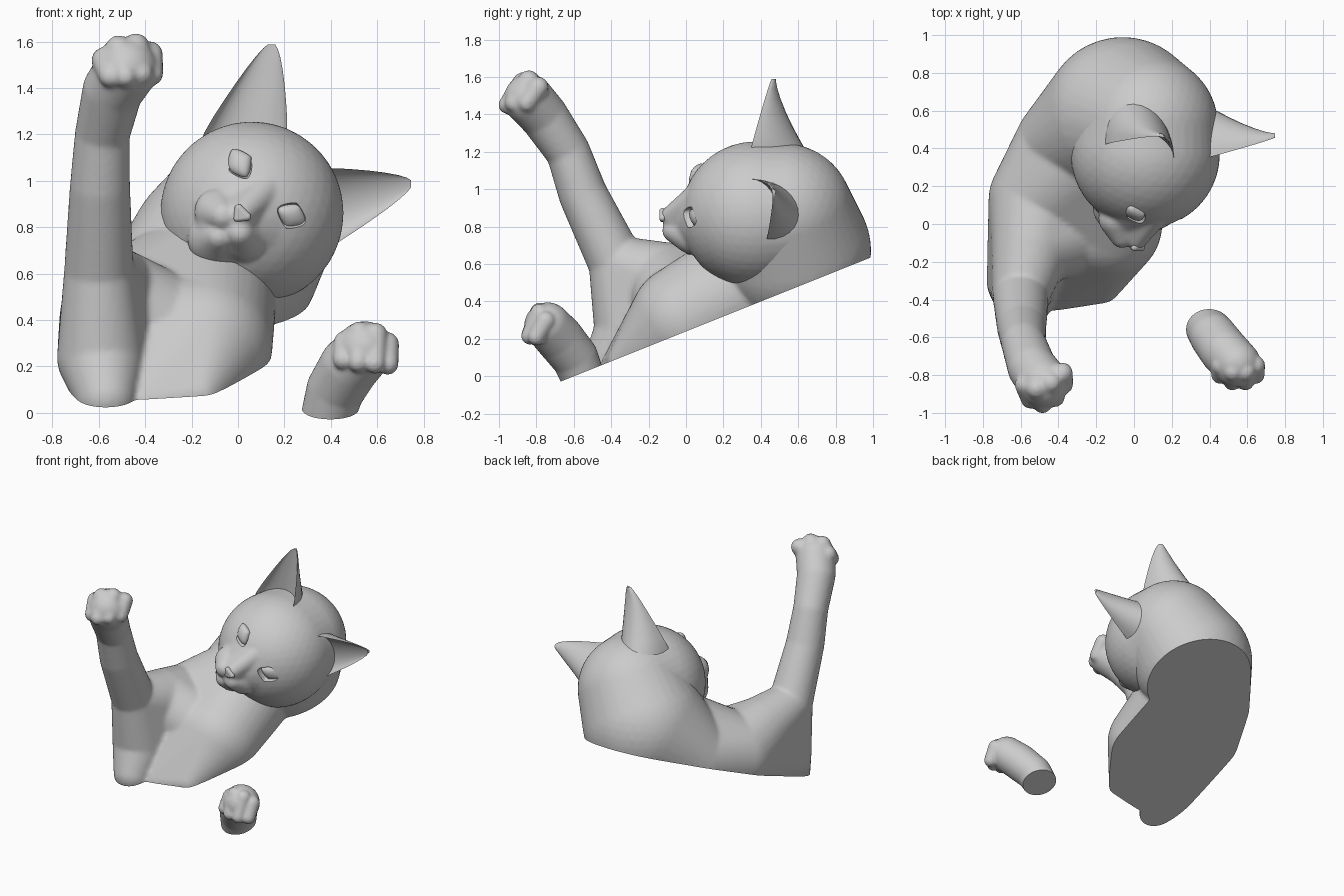
import bpy, bmesh, math
from mathutils import Vector, Matrix

cube = bpy.data.objects.get("Cube")
if cube:
    bpy.data.objects.remove(cube, do_unlink=True)

clay = bpy.data.materials.new("grey clay")
clay.diffuse_color = (0.6, 0.6, 0.6, 1)
clay.use_nodes = True
clay.node_tree.nodes["Principled BSDF"].inputs["Base Color"].default_value = (0.6, 0.6, 0.6, 1)

# Tilted head frame, and the sloping plane that cuts off the torso and the loose paw
HEAD = Matrix.Translation((0.06, 0.35, 0.86)) @ Matrix.Rotation(math.radians(45), 4, "Y")
MID = -0.03
CUT_POINT, CUT_NORMAL = Vector((0, 0, 0.24)), Vector((0, -0.4, 1)).normalized()


def head_ball(x, y, z, r):
    p = HEAD @ Vector((x, y, z))
    return (p.x, p.y, p.z, r)


def hull(bm, *balls):
    """Add the convex hull around some balls given as (x, y, z, radius)."""
    part = bmesh.new()
    for x, y, z, r in balls:
        bmesh.ops.create_icosphere(part, subdivisions=4, radius=r, matrix=Matrix.Translation((x, y, z)))
    res = bmesh.ops.convex_hull(part, input=part.verts[:])
    inner = [g for g in res["geom_interior"] if isinstance(g, bmesh.types.BMVert)]
    bmesh.ops.delete(part, geom=inner, context="VERTS")
    bmesh.ops.recalc_face_normals(part, faces=part.faces[:])
    mesh = bpy.data.meshes.new("part")
    part.to_mesh(mesh)
    part.free()
    bm.from_mesh(mesh)
    bpy.data.meshes.remove(mesh)


def chain(bm, *balls):
    for a, b in zip(balls, balls[1:]):
        hull(bm, a, b)


def make(name, bm, angle=40):
    mesh = bpy.data.meshes.new(name)
    bm.to_mesh(mesh)
    bm.free()
    obj = bpy.data.objects.new(name, mesh)
    bpy.context.collection.objects.link(obj)
    mesh.materials.append(clay)
    mesh.shade_smooth()
    mesh.set_sharp_from_angle(angle=math.radians(angle))
    return obj


def sculpt(name, bm, voxel=0.014, smooth=4, cutters=(), cut=False):
    """Fuse overlapping parts into one skin, carve it and slice its base."""
    obj = make(name, bm)
    rm = obj.modifiers.new("fuse", "REMESH")
    rm.mode, rm.voxel_size = "VOXEL", voxel
    sm = obj.modifiers.new("soften", "SMOOTH")
    sm.factor, sm.iterations = 0.5, smooth
    for c in cutters:
        bo = obj.modifiers.new("carve", "BOOLEAN")
        bo.operation, bo.object, bo.solver = "DIFFERENCE", c, "EXACT"
    dg = bpy.context.evaluated_depsgraph_get()
    skin = bpy.data.meshes.new_from_object(obj.evaluated_get(dg))
    bpy.data.objects.remove(obj, do_unlink=True)
    for c in cutters:
        bpy.data.objects.remove(c, do_unlink=True)
    out = bmesh.new()
    out.from_mesh(skin)
    if cut:
        res = bmesh.ops.bisect_plane(out, geom=out.verts[:] + out.edges[:] + out.faces[:],
                                     plane_co=CUT_POINT, plane_no=CUT_NORMAL, clear_inner=True)
        rim = [g for g in res["geom_cut"] if isinstance(g, bmesh.types.BMEdge)]
        bmesh.ops.holes_fill(out, edges=rim, sides=0)
    for f in out.faces:
        f.material_index = 0
    return make(name, out)


def toes(bm, knuckles, tips, r):
    for k, t in zip(knuckles, tips):
        hull(bm, (*k, r), (*t, r * 0.85))


# Torso: neck, back, chest and shoulder, with the raised arm growing out of it
bm = bmesh.new()
skull = (0.07, 0.52, 0.87, 0.375)
neck = (-0.06, 0.57, 0.67, 0.42)
back = (-0.38, 0.42, 0.46, 0.25)
flank = (-0.5, 0.13, 0.4, 0.27)
chest = (-0.15, 0.0, 0.3, 0.3)
chest_side = (-0.32, -0.02, 0.34, 0.26)
chest_foot = (-0.17, -0.32, 0.08, 0.1)
shoulder = (-0.54, -0.1, 0.5, 0.215)
upper_arm = (-0.59, -0.3, 0.24, 0.19)
elbow = (-0.57, -0.42, 0.07, 0.13)
forearm = (-0.6, -0.37, 0.6, 0.15)
hull(bm, skull, neck)
hull(bm, neck, back)
hull(bm, back, flank, chest, (-0.16, 0.42, 0.54, 0.33))
hull(bm, chest, chest_side, chest_foot, (-0.42, -0.36, 0.04, 0.1))
hull(bm, flank, chest_side, shoulder)
hull(bm, flank, shoulder, upper_arm, elbow)
hull(bm, shoulder, upper_arm, forearm)
chain(bm, forearm, (-0.595, -0.55, 0.97, 0.13), (-0.585, -0.63, 1.2, 0.118),
      (-0.54, -0.76, 1.39, 0.13), (-0.48, -0.84, 1.48, 0.135))
toes(bm, [(-0.575, -0.85, 1.52), (-0.515, -0.87, 1.57), (-0.44, -0.84, 1.58), (-0.38, -0.79, 1.545)],
     [(-0.55, -0.93, 1.45), (-0.485, -0.955, 1.45), (-0.415, -0.92, 1.46), (-0.37, -0.85, 1.46)], 0.057)
sculpt("torso_and_raised_arm", bm, smooth=4, cut=True)

# Loose front paw, sliced by the same plane
bm = bmesh.new()
chain(bm, (0.385, -0.545, -0.02, 0.115), (0.42, -0.595, 0.1, 0.125), (0.48, -0.675, 0.2, 0.13), (0.545, -0.74, 0.27, 0.125))
toes(bm, [(0.465, -0.75, 0.3), (0.525, -0.78, 0.34), (0.59, -0.78, 0.335), (0.64, -0.75, 0.295)],
     [(0.455, -0.8, 0.23), (0.52, -0.835, 0.22), (0.59, -0.835, 0.215), (0.645, -0.8, 0.21)], 0.054)
sculpt("loose_paw", bm, voxel=0.01, smooth=3, cut=True)


# Eyes: almond sockets carved into the head, with eyeballs set inside
def almond(name, side, size, depth):
    b = bmesh.new()
    bmesh.ops.create_uvsphere(b, u_segments=24, v_segments=16, radius=1)
    for v in b.verts:
        v.co.z *= 1 - 0.45 * abs(v.co.x)
    turn = Matrix.Rotation(side * 0.45, 4, "Z") @ Matrix.Rotation(side * -0.3, 4, "Y")
    place = HEAD @ Matrix.Translation((MID + side * 0.16, depth, 0.115)) @ turn
    b.transform(place @ Matrix.Diagonal((*size, 1)))
    return make(name, b)


sockets = [almond("socket", s, (0.075, 0.06, 0.06), -0.335) for s in (-1, 1)]
for s, label in ((-1, "right"), (1, "left")):
    almond(label + "_eyeball", s, (0.072, 0.035, 0.057), -0.29)

# Head: round skull tapering to the face, nose bridge, whisker pads and chin
bm = bmesh.new()
hull(bm, (0.06, 0.37, 0.86, 0.395), skull, (0.1, 0.46, 0.76, 0.285))
hull(bm, (0.06, 0.3, 0.86, 0.33), head_ball(MID, -0.3, -0.08, 0.14))
hull(bm, head_ball(MID, -0.25, 0.13, 0.09), head_ball(MID, -0.43, -0.035, 0.055),
     head_ball(MID, -0.28, -0.1, 0.16))
for s in (-1, 1):
    hull(bm, head_ball(MID + s * 0.05, -0.415, -0.095, 0.062), head_ball(MID + s * 0.08, -0.32, -0.1, 0.1))
hull(bm, head_ball(MID, -0.39, -0.17, 0.06), head_ball(MID, -0.26, -0.18, 0.13))
sculpt("head", bm, voxel=0.012, smooth=4, cutters=sockets)

# Nose: small rounded wedge
bm = bmesh.new()
hull(bm, head_ball(MID - 0.025, -0.475, -0.025, 0.018), head_ball(MID + 0.025, -0.475, -0.025, 0.018),
     head_ball(MID, -0.475, -0.06, 0.015))
make("nose", bm)


# Ears: tapering crescents, hollow at the front and thicker towards the base
def ear(name, side):
    base, tip = Vector((MID + side * 0.25, 0.04, 0.255)), Vector((MID + side * 0.425, 0.11, 0.575))
    wide = Vector((side * -0.7, -0.22, 0.68))
    b = bmesh.new()
    rows = []
    for t in (-0.3, -0.1, 0.1, 0.3, 0.5, 0.7, 0.85, 0.95, 1.0):
        k = 1 - t
        w = 0.16 * min(k ** 0.75, 1.05) + 0.015
        outer, hollow = 0.21 * k ** 1.3 + 0.02, 0.11 * k
        arc = [math.pi * (i / 14 - 0.5) for i in range(15)]
        ring = [(a, outer) for a in arc] + [(a, hollow) for a in arc[-2:0:-1]]
        rows.append([b.verts.new(HEAD @ (base.lerp(tip, t) + wide * w * math.sin(a)
                                         + Vector((0, d * math.cos(a), 0)))) for a, d in ring])
    for r0, r1 in zip(rows, rows[1:]):
        for i in range(len(r0)):
            j = (i + 1) % len(r0)
            b.faces.new((r0[i], r0[j], r1[j], r1[i]))
    b.faces.new(rows[0])
    b.faces.new(rows[-1])
    bmesh.ops.recalc_face_normals(b, faces=b.faces[:])
    make(name, b, 50)


ear("right_ear", -1)
ear("left_ear", 1)
